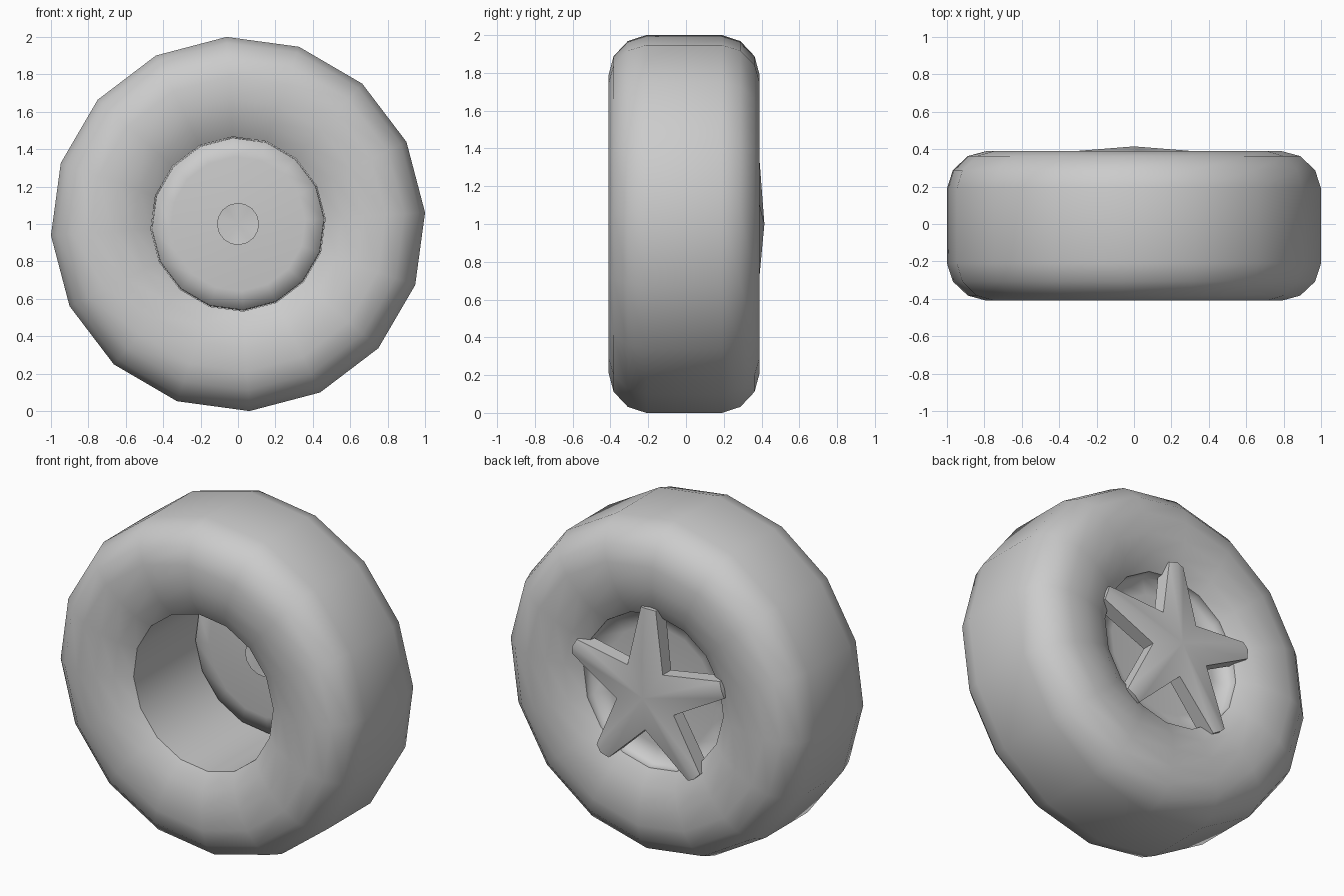
import bpy, bmesh, math

if "Cube" in bpy.data.objects:
    bpy.data.objects.remove(bpy.data.objects["Cube"], do_unlink=True)

SIDES = 16
TURN = math.radians(3.5)
AXLE = 1.0

grey = bpy.data.materials.new("plain_grey")
grey.use_nodes = True
grey.diffuse_color = (0.6, 0.6, 0.6, 1)
grey.node_tree.nodes["Principled BSDF"].inputs["Base Color"].default_value = (0.6, 0.6, 0.6, 1)


def finish(name, bm, angle):
    mesh = bpy.data.meshes.new(name)
    bm.to_mesh(mesh)
    bm.free()
    obj = bpy.data.objects.new(name, mesh)
    bpy.context.collection.objects.link(obj)
    obj.location.z = AXLE
    mesh.materials.append(grey)
    bpy.ops.object.select_all(action="DESELECT")
    obj.select_set(True)
    bpy.context.view_layer.objects.active = obj
    bpy.ops.object.shade_smooth_by_angle(angle=math.radians(angle))
    return obj


def turned(name, profile, angle=80):
    """Turn a list of (radius, y) points around the axle."""
    bm = bmesh.new()
    rings = []
    for r, y in profile:
        steps = [TURN + math.tau * j / SIDES for j in range(SIDES)]
        rings.append([bm.verts.new((r * math.cos(t), y, r * math.sin(t))) for t in steps])
    for a, b in zip(rings, rings[1:]):
        for j in range(SIDES):
            k = (j + 1) % SIDES
            bm.faces.new((a[j], a[k], b[k], b[j]))
    return finish(name, bm, angle)


# Tyre: half section mirrored about its middle plane
half = [(0.467, 0.32), (0.56, 0.375), (0.67, 0.397), (0.79, 0.4),
        (0.89, 0.373), (0.97, 0.298), (1.002, 0.2)]
section = half + [(r, -y) for r, y in reversed(half)]
turned("tyre", [(r, y - 0.01) for r, y in section])

# Rim barrel lining the hole
turned("rim_barrel", [(0.467, -0.33), (0.467, 0.31)])

# Wheel disc with a centre hole and a flange turned towards the back
turned("wheel_disc", [(0.465, 0.3), (0.46, 0.25), (0.36, 0.238), (0.11, 0.23)])

# Five-armed star hub on the back
bm = bmesh.new()
front, back = [], []
for arm in range(5):
    a = math.radians(90 + 72 * arm)
    # valley, tip corner, tip ridge, tip corner: radius, angle, front y, back y
    for r, off, yf, yb in ((0.2, -36, 0.39, 0.31), (0.52, -5.5, 0.36, 0.27),
                           (0.525, 0, 0.375, 0.27), (0.52, 5.5, 0.36, 0.27)):
        t = a + math.radians(off)
        x, z = r * math.cos(t), r * math.sin(t)
        front.append(bm.verts.new((x, yf, z)))
        back.append(bm.verts.new((x, yb, z)))
front_mid = bm.verts.new((0, 0.415, 0))
back_mid = bm.verts.new((0, 0.36, 0))
n = len(front)
for i in range(n):
    j = (i + 1) % n
    bm.faces.new((front_mid, front[i], front[j]))
    bm.faces.new((back_mid, back[j], back[i]))
    bm.faces.new((front[i], back[i], back[j], front[j]))
bmesh.ops.recalc_face_normals(bm, faces=bm.faces)
finish("star_hub", bm, 40)
